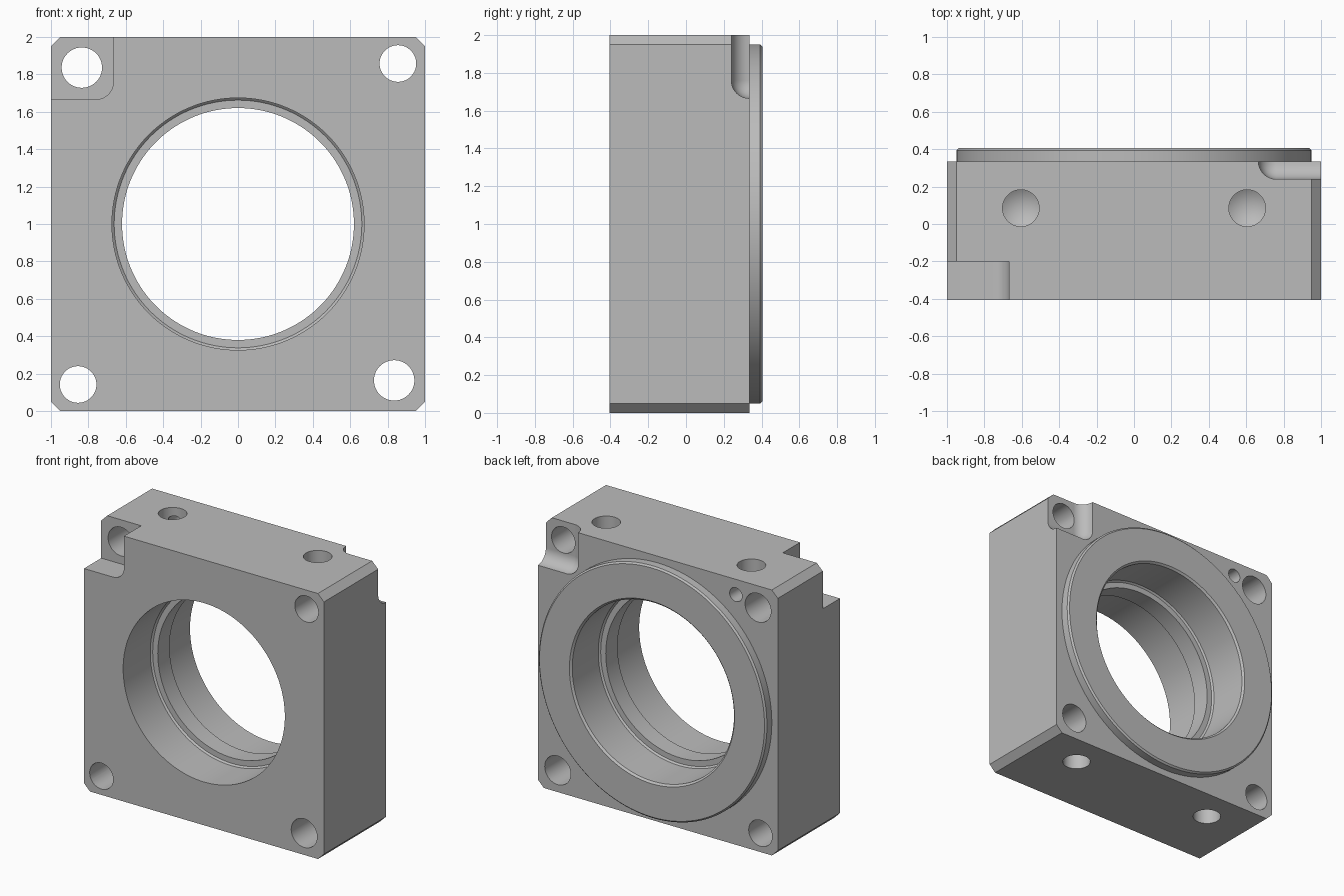
import bpy, bmesh, math
from mathutils import Matrix, Vector

cube = bpy.data.objects.get("Cube")
if cube:
    bpy.data.objects.remove(cube, do_unlink=True)

FRONT, BACK, FACE = -0.405, 0.335, 0.405     # front, block back, raised ring face
ALONG_Y = Matrix.Rotation(-math.pi / 2, 4, 'X')
HALF_TURN = Matrix.Rotation(math.pi, 4, 'Y')

steel = bpy.data.materials.new("plain grey metal")
steel.use_nodes = True
steel.diffuse_color = (0.5, 0.5, 0.5, 1)
steel.node_tree.nodes["Principled BSDF"].inputs["Base Color"].default_value = (0.5, 0.5, 0.5, 1)


def make(name, bm, matrix=Matrix()):
    bm.transform(matrix)
    bmesh.ops.recalc_face_normals(bm, faces=bm.faces)
    mesh = bpy.data.meshes.new(name)
    bm.to_mesh(mesh)
    bm.free()
    mesh.materials.append(steel)
    ob = bpy.data.objects.new(name, mesh)
    bpy.context.collection.objects.link(ob)
    return ob


def box(name, lo, hi, radius=0, segments=1, only_y=True, matrix=Matrix()):
    """Box between two corners, with its y edges or all edges bevelled."""
    lo, hi = Vector(lo), Vector(hi)
    bm = bmesh.new()
    bmesh.ops.create_cube(bm, size=1)
    bm.transform(Matrix.Translation((lo + hi) / 2) @ Matrix.Diagonal((*(hi - lo), 1)))
    if radius:
        edges = [e for e in bm.edges if not only_y
                 or abs(e.verts[0].co.y - e.verts[1].co.y) > 0.01]
        bmesh.ops.bevel(bm, geom=edges, offset=radius, segments=segments,
                        profile=0.5, affect='EDGES')
    return make(name, bm, matrix)


def lathe(name, profile, matrix, steps=48):
    """Closed solid turned from (radius, height) points."""
    bm = bmesh.new()
    rings = []
    for r, h in profile:
        if r == 0:
            rings.append([bm.verts.new((0, 0, h))] * steps)
        else:
            rings.append([bm.verts.new((r * math.cos(a), r * math.sin(a), h))
                          for a in (math.tau * i / steps for i in range(steps))])
    for a, b in zip(rings, rings[1:]):
        for i in range(steps):
            j = (i + 1) % steps
            bm.faces.new(dict.fromkeys((a[i], a[j], b[j], b[i])))
    for ring in (rings[0], rings[-1]):
        if ring[0] != ring[1]:
            bm.faces.new(ring)
    return make(name, bm, matrix)


def combine(target, tool, operation):
    mod = target.modifiers.new("combine", 'BOOLEAN')
    mod.operation, mod.solver, mod.object = operation, 'EXACT', tool
    bpy.context.view_layer.update()
    result = bpy.data.meshes.new_from_object(
        target.evaluated_get(bpy.context.evaluated_depsgraph_get()))
    target.modifiers.clear()
    target.data = result
    bpy.data.objects.remove(tool, do_unlink=True)


# Main block with chamfered corners, centred on the bore axis while building
block = box("bearing_block", (-1, FRONT, -1), (1, BACK, 1), 0.05)

# Diagonal pairs of corner pockets, square-floored in front and round-floored behind
for turn in (Matrix(), HALF_TURN):
    combine(block, box("front_pocket", (-1.5, -0.8, 0.667), (-0.667, -0.2, 1.5),
                       0.09, 8, True, turn), 'DIFFERENCE')
    combine(block, box("back_pocket", (0.665, 0.24, 0.665), (1.5, 0.8, 1.5),
                       0.095, 8, False, turn), 'DIFFERENCE')

# Raised locating ring on the back
combine(block, lathe("raised_ring", [(0.95, 0.25), (0.95, FACE - 0.012),
                                     (0.938, FACE)], ALONG_Y, 128), 'UNION')

# Stepped bore with an inner shoulder
bore = [(0.674, -0.6), (0.674, -0.082), (0.662, -0.07), (0.62, -0.07),
        (0.62, 0.07), (0.662, 0.07), (0.674, 0.082), (0.674, FACE - 0.014),
        (0.688, FACE), (0.688, 0.6)]
combine(block, lathe("bore", bore, ALONG_Y, 128), 'DIFFERENCE')

# Mounting holes through the corners and drilled holes in the top and bottom
for turn in (Matrix(), HALF_TURN):
    for x, z, r in ((-0.835, 0.836, 0.108), (0.855, 0.858, 0.098)):
        place = turn @ Matrix.Translation((x, 0, z)) @ ALONG_Y
        combine(block, lathe("mounting_hole", [(r, -1), (r, 1)], place), 'DIFFERENCE')
    for x in (-0.605, 0.605):
        place = turn @ Matrix.Translation((x, 0.085, 0))
        combine(block, lathe("drilled_hole", [(0, 0.64), (0.098, 0.7), (0.098, 1.2)],
                             place), 'DIFFERENCE')

# Small pin hole beside one mounting hole on the back
combine(block, lathe("pin_hole", [(0, 0.12), (0.052, 0.15), (0.052, 0.6)],
                     Matrix.Translation((-0.65, 0, 0.885)) @ ALONG_Y, 32), 'DIFFERENCE')

# Stand on the ground and smooth the round surfaces
block.data.transform(Matrix.Translation((0, 0, 1)))
bpy.ops.object.select_all(action='DESELECT')
block.select_set(True)
bpy.context.view_layer.objects.active = block
bpy.ops.object.shade_smooth_by_angle(angle=math.radians(25))
weighted = block.modifiers.new("flat faces", 'WEIGHTED_NORMAL')
weighted.keep_sharp = True
